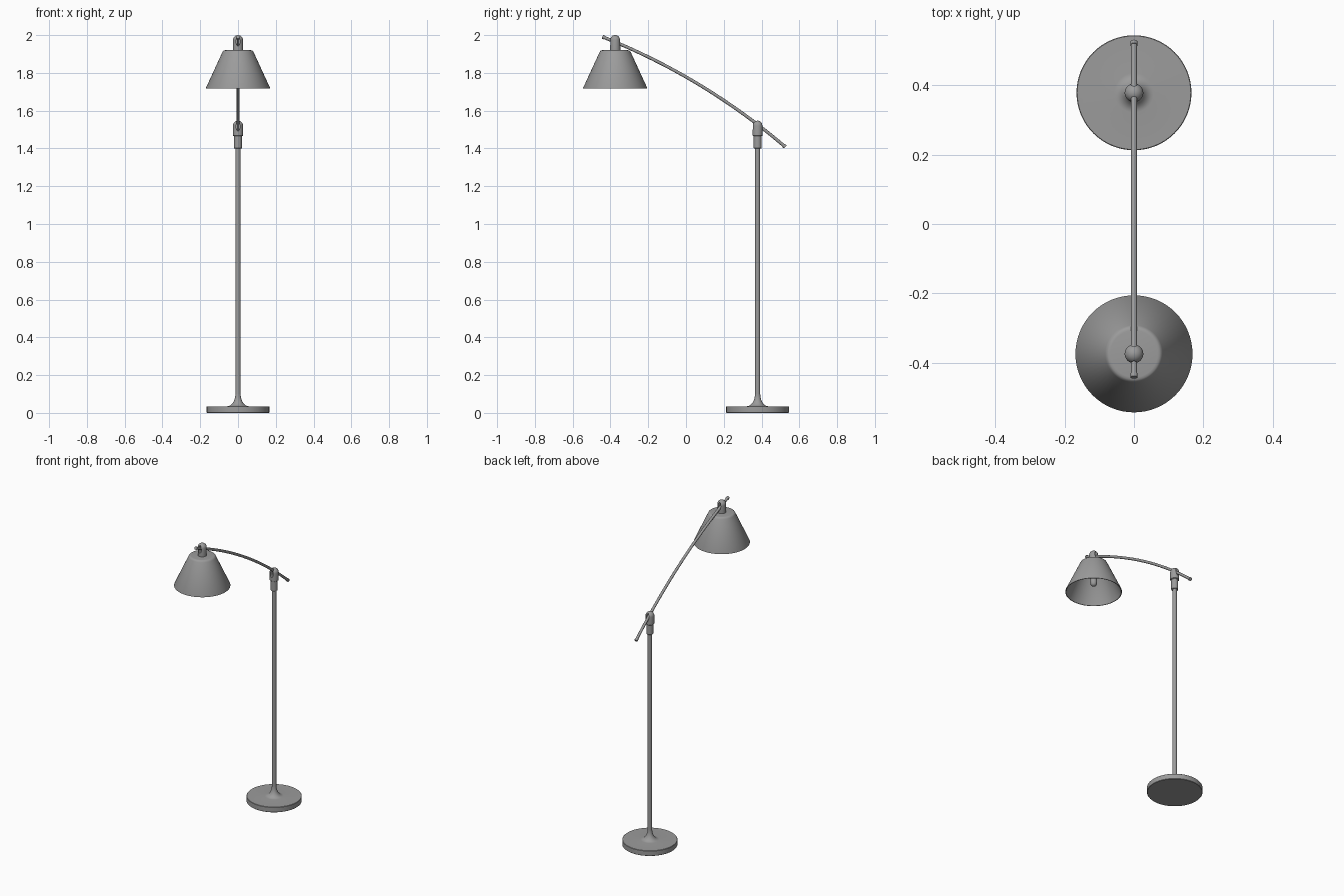
import bpy, bmesh, math
from mathutils import Vector

if "Cube" in bpy.data.objects:
    bpy.data.objects.remove(bpy.data.objects["Cube"])

BASE_Y, SHADE_Y = 0.379, -0.375

grey = bpy.data.materials.new("dark_grey")
grey.diffuse_color = (.33, .33, .33, 1)
grey.use_nodes = True
grey.node_tree.nodes["Principled BSDF"].inputs["Base Color"].default_value = grey.diffuse_color


def smooth(ob):
    bpy.ops.object.select_all(action='DESELECT')
    ob.select_set(True)
    bpy.context.view_layer.objects.active = ob
    bpy.ops.object.shade_smooth_by_angle(angle=math.radians(40))


def add_object(name, bm):
    bmesh.ops.remove_doubles(bm, verts=bm.verts, dist=1e-5)
    bmesh.ops.recalc_face_normals(bm, faces=bm.faces)
    me = bpy.data.meshes.new(name)
    bm.to_mesh(me)
    bm.free()
    me.materials.append(grey)
    ob = bpy.data.objects.new(name, me)
    bpy.context.collection.objects.link(ob)
    return ob


def lathe(name, profile, y, steps=48):
    """Spin (radius, height) points round a vertical axis at the given y."""
    bm = bmesh.new()
    verts = [bm.verts.new((r, y, z)) for r, z in profile]
    edges = [bm.edges.new(p) for p in zip(verts, verts[1:])]
    bmesh.ops.spin(bm, geom=verts + edges, cent=(0, y, 0), axis=(0, 0, 1),
                   angle=math.tau, steps=steps, use_duplicate=False)
    ob = add_object(name, bm)
    smooth(ob)
    return ob


def knob(name, y, bottom, top, r, slot_z):
    """Domed joint with an oval slot for the arm."""
    dome = [(r * math.cos(a), top - r + r * math.sin(a))
            for a in [math.pi / 2 * i / 8 for i in range(9)]]
    ob = lathe(name, [(0, bottom), (r - .004, bottom), (r, bottom + .004)] + dome, y, 32)
    bm = bmesh.new()
    bmesh.ops.create_cone(bm, cap_ends=True, segments=20, radius1=1, radius2=1, depth=1)
    for v in bm.verts:
        v.co = Vector((v.co.x * .0105, v.co.z * .1 + y, v.co.y * .024 + slot_z))
    cutter = add_object(name + "_slot_cutter", bm)
    cutter.hide_render = True
    mod = ob.modifiers.new("slot", 'BOOLEAN')
    mod.operation, mod.object, mod.solver = 'DIFFERENCE', cutter, 'EXACT'
    bpy.context.view_layer.objects.active = ob
    bpy.ops.object.modifier_apply(modifier="slot")
    bpy.data.objects.remove(cutter)
    smooth(ob)


def tube(name, points, r):
    cu = bpy.data.curves.new(name, 'CURVE')
    cu.dimensions, cu.bevel_depth, cu.bevel_resolution = '3D', r, 4
    cu.use_fill_caps = True
    sp = cu.splines.new('POLY')
    sp.points.add(len(points) - 1)
    for p, co in zip(sp.points, points):
        p.co = (*co, 1)
    cu.materials.append(grey)
    ob = bpy.data.objects.new(name, cu)
    bpy.context.collection.objects.link(ob)
    bpy.ops.object.select_all(action='DESELECT')
    ob.select_set(True)
    bpy.context.view_layer.objects.active = ob
    bpy.ops.object.convert(target='MESH')
    smooth(bpy.context.view_layer.objects.active)


# Round foot with flared neck
flare = [(.014 + .043 * (1 - math.sin(a)), .035 + .065 * (1 - math.cos(a)))
         for a in [math.pi / 2 * i / 10 for i in range(11)]]
lathe("base", [(0, 0), (.164, 0), (.166, .002), (.166, .033), (.164, .035)] + flare
      + [(0, .1)], BASE_Y, 64)

# Pole and collar
lathe("pole", [(0, .09), (.014, .09), (.014, 1.41), (0, 1.41)], BASE_Y, 32)
lathe("pole_collar", [(0, 1.4), (.019, 1.4), (.021, 1.402), (.021, 1.475), (0, 1.475)],
      BASE_Y, 32)

# Slotted joints on the pole and above the shade
knob("pole_joint", BASE_Y, 1.465, 1.547, .027, 1.516)
knob("shade_joint", SHADE_Y, 1.915, 2.0, .027, 1.966)

# Gently bowed arm through both joints, with end caps
a, b = Vector((0, .521, 1.412)), Vector((0, -.437, 1.989))
chord = b - a
up = Vector((0, chord.z, -chord.y)).normalized()
sag = .046
path = [a + chord * t + up * sag * 4 * t * (1 - t) for t in [i / 32 for i in range(33)]]
tube("arm", path, .0085)
for name, p, q in (("arm_lower_cap", path[0], path[1]), ("arm_upper_cap", path[-1], path[-2])):
    d = (p - q).normalized()
    tube(name, [p - d * .006, p + d * .006], .0105)

# Hollow conical shade with rounded shoulder
lathe("shade", [(0, 1.92), (.068, 1.92), (.074, 1.919), (.079, 1.916), (.083, 1.909),
                (.169, 1.722), (.169, 1.718), (.165, 1.718), (.079, 1.907), (.07, 1.914),
                (0, 1.914)], SHADE_Y, 64)

# Lamp holder and bulb inside the shade
lathe("bulb_socket", [(0, 1.916), (.021, 1.916), (.021, 1.84), (.018, 1.836), (0, 1.836)],
      SHADE_Y, 32)
lathe("bulb", [(0, 1.84), (.013, 1.84), (.015, 1.825), (.02, 1.80), (.021, 1.785),
               (.018, 1.77), (.011, 1.761), (0, 1.758)], SHADE_Y, 32)
